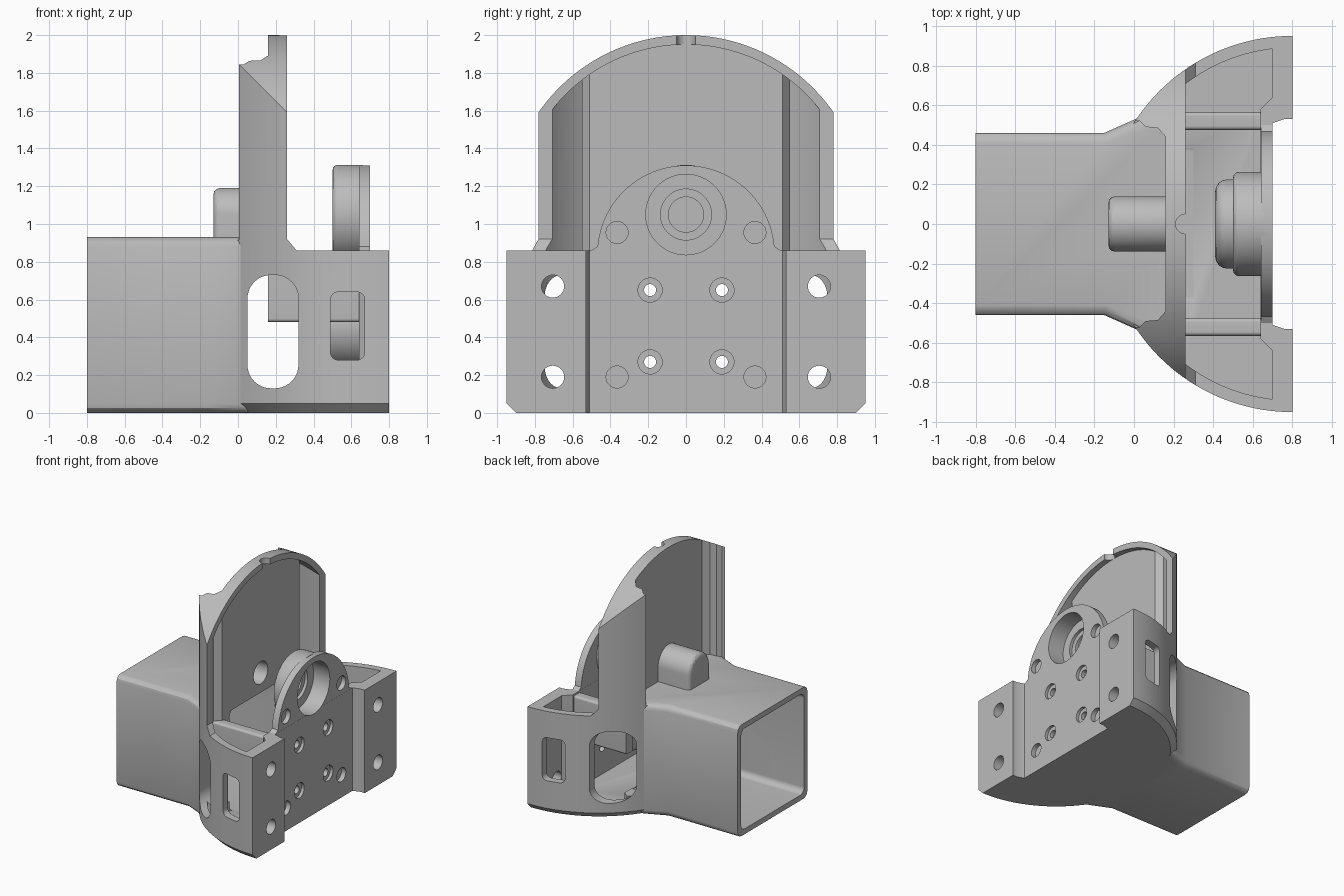
import bpy, bmesh
from math import cos, sin, pi, radians, sqrt, asin

if "Cube" in bpy.data.objects:
    bpy.data.objects.remove(bpy.data.objects["Cube"])

grey = bpy.data.materials.new("plain grey")
grey.use_nodes = True
COLOUR = (0.5, 0.5, 0.5, 1)
grey.diffuse_color = COLOUR
grey.node_tree.nodes["Principled BSDF"].inputs["Base Color"].default_value = COLOUR

RADIUS, FACE, AXIS = 0.95, 0.8, 1.05   # drum radius, drum centre x, shaft height


def arc(cx, cy, r, a0=0, a1=2 * pi, n=64):
    return [(cx + r * cos(a0 + (a1 - a0) * i / n), cy + r * sin(a0 + (a1 - a0) * i / n))
            for i in range(n + 1)]


def circle(cx, cy, r, n=64):
    return arc(cx, cy, r, n=n)[:-1]


def rounded(x0, x1, y0, y1, r):
    corners = [(x1 - r, y1 - r), (x0 + r, y1 - r), (x0 + r, y0 + r), (x1 - r, y0 + r)]
    return [p for i, (x, y) in enumerate(corners)
            for p in arc(x, y, r, i * pi / 2, (i + 1) * pi / 2, 10)]


def box(x0, x1, y0, y1):
    return [(x0, y0), (x1, y0), (x1, y1), (x0, y1)]


def mirrored(half):
    return half + [(x, -y) for x, y in reversed(half)]


def prism(name, points, axis, lo, hi, pick=None, bevel=0.0, segments=3):
    """Extrude a flat outline along an axis; pick chooses edges to round."""
    place = {"x": lambda a, b, t: (t, a, b),
             "y": lambda a, b, t: (a, t, b),
             "z": lambda a, b, t: (a, b, t)}[axis]
    bm = bmesh.new()
    ends = [[bm.verts.new(place(a, b, t)) for a, b in points] for t in (lo, hi)]
    for ring in ends:
        bm.faces.new(ring)
    for i in range(len(points)):
        j = (i + 1) % len(points)
        bm.faces.new((ends[0][i], ends[0][j], ends[1][j], ends[1][i]))
    bmesh.ops.recalc_face_normals(bm, faces=bm.faces)
    if pick:
        edges = [e for e in bm.edges if pick(e.verts[0].co, e.verts[1].co)]
        bmesh.ops.bevel(bm, geom=edges, offset=bevel, segments=segments,
                        profile=0.5, affect="EDGES")
    mesh = bpy.data.meshes.new(name)
    bm.to_mesh(mesh)
    bm.free()
    mesh.materials.append(grey)
    obj = bpy.data.objects.new(name, mesh)
    bpy.context.collection.objects.link(obj)
    return obj


def combine(target, tool, operation):
    mod = target.modifiers.new("combine", "BOOLEAN")
    mod.operation, mod.solver, mod.object = operation, "EXACT", tool
    bpy.context.view_layer.objects.active = target
    bpy.ops.object.modifier_apply(modifier=mod.name)
    bpy.data.objects.remove(tool)


def cut(*args, **kw):
    combine(housing, prism("cutter", *args, **kw), "DIFFERENCE")


def add(*args, **kw):
    combine(housing, prism("addition", *args, **kw), "UNION")


def near(index, value):
    return lambda a, b: abs(a[index] - value) < 1e-4 and abs(b[index] - value) < 1e-4


def dome_outline(r):
    return [(-1.1, -0.1), (1.1, -0.1), (1.1, AXIS)] + arc(0, AXIS, r, 0, pi) + [(-1.1, AXIS)]


# Drum housing with the tall shield rising from its rear
housing = prism("housing", circle(FACE, 0, RADIUS, 128), "z", 0, 2.1,
                near(2, 0), 0.05, 1)
side = [(-0.3, -0.1), (FACE, -0.1), (FACE, 0.86), (0.31, 0.86), (0.26, 0.92),
        (0.26, 2.2), (-0.3, 2.2)]
combine(housing, prism("side_limit", side, "y", -1.2, 1.2), "INTERSECT")
combine(housing, prism("dome_limit", dome_outline(RADIUS), "x", -0.5, 1.2), "INTERSECT")
cut(mirrored([(-0.4, 0.52), (0.03, 0.52), (0.06, 0.49), (0.12, 0.485), (0.16, 0.44)]),
    "z", 0.915, 2.3)

# Square duct flaring into the drum
add(mirrored([(-0.8, 0.46), (-0.15, 0.46), (0.03, 0.54), (0.2, 0.54)]), "z", 0, 0.93,
    lambda a, b: abs(a.z - b.z) < 1e-4 and abs(a.x - b.x) > 0.01, 0.05)

# Rear shaft boss
add(arc(0, AXIS, 0.14, 0, pi, 32) + [(-0.14, 0.9), (0.14, 0.9)], "x", -0.13, 0.18,
    near(0, -0.13), 0.035)

# Hollow interior, thin shield panel and wing pockets
r = 0.89
start, stop = pi - asin(sqrt(r * r - 0.01) / r), pi - asin(0.55 / r)
plan = [(0.64, 0.58), (0.7, 0.64)] + arc(FACE, 0, r, start, stop, 40) \
    + [(0.16, 0.55), (0.21, 0.51)]
hollow = prism("hollow", mirrored(plan), "z", 0.05, 2.1)
combine(hollow, prism("hollow_limit", dome_outline(0.9), "x", -0.5, 1.2), "INTERSECT")
combine(housing, hollow, "DIFFERENCE")
cut(rounded(-0.415, 0.415, 0.045, 0.885, 0.05), "x", -0.9, 0.3)
cut(circle(0.26, 0, 0.05, 24), "z", 1.8, 2.2)

# Recessed centre face and arched front plate
cut(mirrored([(0.7, 0.51), (0.76, 0.53), (0.9, 0.53)]), "z", -0.1, 1)
add([(-0.5, 0.02), (0.5, 0.02), (0.5, 0.86)] + arc(0, 0.84, 0.47, radians(5), radians(175))
    + [(-0.5, 0.86)], "x", 0.641, 0.699)

# Bearing seat and shaft bore
add(circle(0, AXIS, 0.263), "x", 0.5, 0.66, near(0, 0.5), 0.03)
for radius, depth in ((0.213, 0.55), (0.135, 0.525), (0.093, -0.08)):
    cut(circle(0, AXIS, radius), "x", depth, 0.9)

# Side openings and windows
cut(rounded(0.05, 0.32, 0.13, 0.73, 0.125), "y", -1.2, 1.2)
for y in (-0.9, 0.9):
    cut(rounded(0.49, 0.67, 0.28, 0.64, 0.04), "y", y - 0.27, y + 0.27)

# Mounting holes on the front
for s in (-1, 1):
    for z in (0.19, 0.67):
        cut(circle(0.705 * s, z, 0.06, 32), "x", 0.6, 0.9)
    for z in (0.19, 0.955):
        cut(circle(0.365 * s, z, 0.058, 32), "x", 0.66, 0.9)
    for z in (0.27, 0.65):
        cut(circle(0.19 * s, z, 0.064, 32), "x", 0.675, 0.9)
        cut(circle(0.19 * s, z, 0.032, 32), "x", 0.5, 0.9)

# Internal ribs from the rear wall to the front plate
parts = [housing]
for name, s in (("left_rib", 1), ("right_rib", -1)):
    y = 0.52 * s
    parts.append(prism(name, rounded(y - 0.045, y + 0.045, 0.48, 0.845, 0.02),
                       "x", 0.16, 0.66))

# Rounded cup behind the front plate
parts.append(prism("inner_cup", circle(0, 0.46, 0.225), "x", 0.41, 0.66,
                   near(0, 0.41), 0.06, 4))

for part in parts:
    bpy.ops.object.select_all(action="DESELECT")
    part.select_set(True)
    bpy.context.view_layer.objects.active = part
    bpy.ops.object.shade_smooth_by_angle(angle=radians(30))
